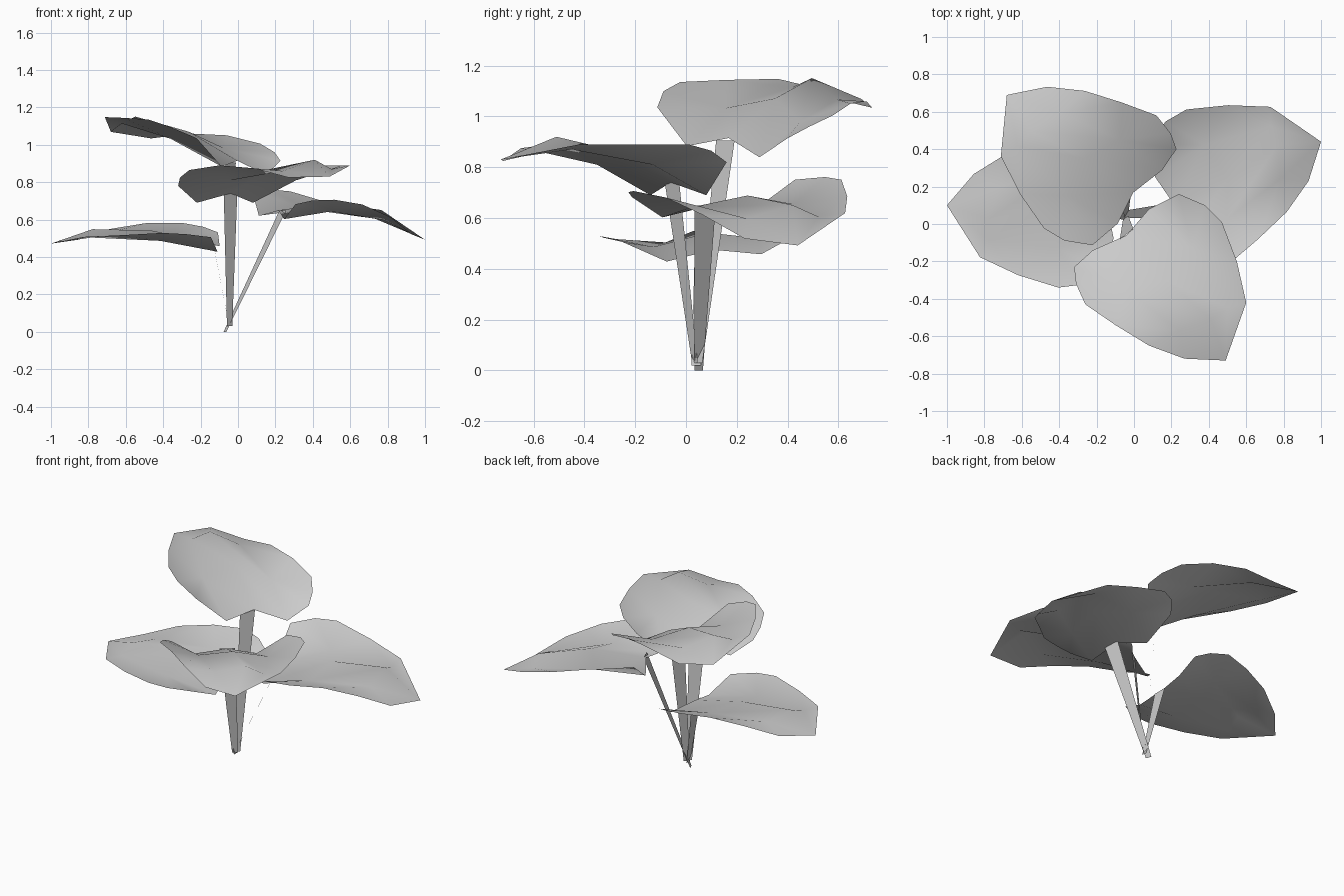
import bpy
from math import radians
from mathutils import Vector, Matrix

if "Cube" in bpy.data.objects:
    bpy.data.objects.remove(bpy.data.objects["Cube"])

# Heart-shaped leaf template: raised midrib, sagging flanks, left edge, right edge
MIDRIB = [(-.04, -.06, .74), (.17, -.30, .87), (.41, -.51, .92), (.49, -.73, .83)]
FLANKS = [(.31, -.13, .81), (.50, -.45, .87), (-.04, -.35, .81), (.24, -.57, .86)]
LEFT = [(.08, .08, .69), (.24, .16, .82), (.38, .10, .865), (.47, .01, .89),
        (.55, -.20, .89), (.60, -.42, .89)]
RIGHT = [(-.22, -.14, .69), (-.32, -.23, .78), (-.31, -.32, .825), (-.26, -.43, .865),
         (-.10, -.54, .89), (.08, -.65, .875), (.27, -.72, .825)]
# 0-3 midrib, 4-7 flanks, 8-13 left edge, 14-20 right edge
FACES = [(0, 1, 4, 8), (4, 9, 8), (4, 10, 9), (4, 11, 10), (4, 12, 11), (1, 2, 5, 4),
         (4, 5, 12), (5, 13, 12), (5, 3, 13), (2, 3, 5),
         (1, 0, 14, 6), (6, 14, 15), (6, 15, 16), (6, 16, 17), (6, 17, 18),
         (2, 1, 6, 7), (6, 18, 7), (7, 18, 19), (7, 19, 20), (7, 20, 3), (2, 7, 3)]
BASE, TIP = Vector(MIDRIB[0]).xy, Vector(MIDRIB[3]).xy
AXIS = (TIP - BASE).normalized()
SIDE = Vector((-AXIS.y, AXIS.x))


def add_mesh(name, verts, faces):
    me = bpy.data.meshes.new(name)
    me.from_pydata(verts, [], faces)
    me.update()
    ob = bpy.data.objects.new(name, me)
    bpy.context.collection.objects.link(ob)
    for p in me.polygons:
        p.use_smooth = True
    return ob


def leaf(name, tip, turn, lift, pitch, roll, cup):
    """Turn the template about its tip, flatten it by cup, then lift and tilt it."""
    rot = Matrix.Rotation(radians(turn), 2)
    verts = []
    for x, y, z in MIDRIB + FLANKS + LEFT + RIGHT:
        p = Vector((x, y))
        u, v = (p - BASE).dot(AXIS), (p - BASE).dot(SIDE)
        q = Vector(tip) + rot @ (p - TIP)
        verts.append((q.x, q.y, .83 + (z - .83) * cup + lift + pitch * u + roll * v))
    add_mesh(name, verts, FACES)
    return rot @ SIDE


def stem(name, foot, top, across):
    """Flat ribbon that widens towards the leaf."""
    a = Vector((across.x, across.y, 0))
    f, t = Vector(foot), Vector(top)
    add_mesh(name, [f - a * .018, f + a * .018, t + a * .046, t - a * .046], [(0, 1, 2, 3)])


# name, tip, turn, lift, pitch, roll, cup, stem foot, stem top
PLANTS = [
    ("top", (-.68, .69), -166, .175, .075, .115, 1, (-.04, .05, .03), (-.04, .155, .905)),
    ("front", (.49, -.73), 0, 0, 0, 0, 1, (-.045, .035, .03), (-.04, -.055, .74)),
    ("right", (1.0, .44), 75, -.09, -.29, .06, 1, (-.07, .05, 0), (.24, .075, .65)),
    ("left", (-1.0, .10), -128, -.29, -.08, -.075, .72, (-.045, .04, .02), (-.13, .08, .46)),
]
for name, tip, turn, lift, pitch, roll, cup, foot, top in PLANTS:
    across = leaf(name + "_leaf", tip, turn, lift, pitch, roll, cup)
    stem(name + "_stem", foot, top, across)
